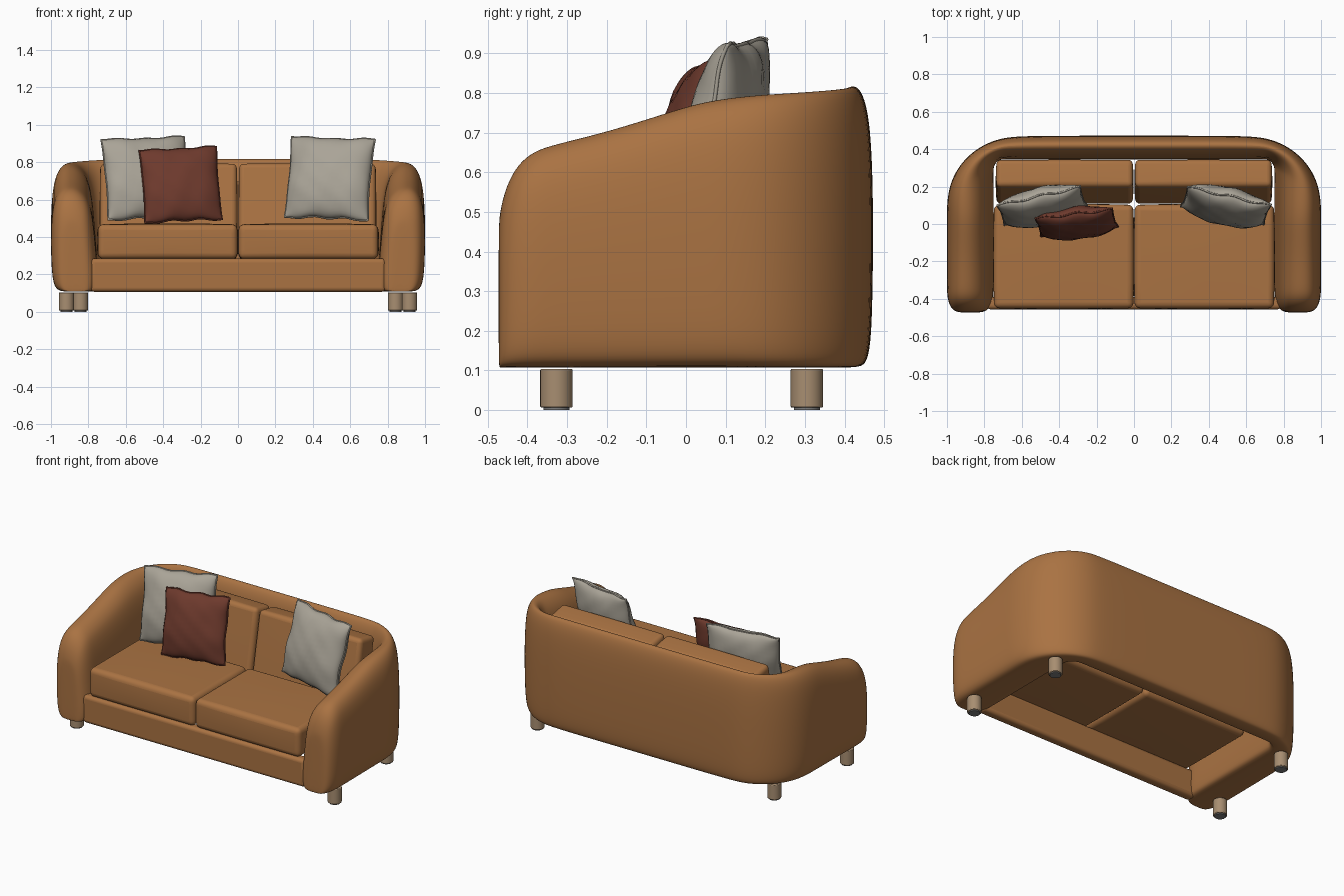
import bpy, bmesh, math
from mathutils import Matrix, Vector

cube = bpy.data.objects.get("Cube")
if cube:
    bpy.data.objects.remove(cube, do_unlink=True)


def material(name, rgb):
    m = bpy.data.materials.new(name)
    m.use_nodes = True
    m.diffuse_color = (*rgb, 1)
    m.node_tree.nodes["Principled BSDF"].inputs["Base Color"].default_value = (*rgb, 1)
    return m


LEATHER = material("tan leather", (0.40, 0.17, 0.055))
LINEN = material("grey linen", (0.40, 0.37, 0.31))
RUST = material("rust fabric", (0.155, 0.042, 0.026))
WOOD = material("pale wood", (0.39, 0.27, 0.165))
PAD = material("grey pad", (0.2, 0.2, 0.2))


def finish(name, bm, mat, angle=40):
    bmesh.ops.recalc_face_normals(bm, faces=bm.faces)
    mesh = bpy.data.meshes.new(name)
    bm.to_mesh(mesh)
    bm.free()
    mesh.materials.append(mat)
    obj = bpy.data.objects.new(name, mesh)
    bpy.context.collection.objects.link(obj)
    bpy.ops.object.select_all(action="DESELECT")
    obj.select_set(True)
    bpy.context.view_layer.objects.active = obj
    bpy.ops.object.shade_smooth_by_angle(angle=math.radians(angle))
    return obj


# Wraparound shell: a rounded wall section swept between an outer and inner path
FLOOR = 0.107
SECTION = [(.3, 0), (.15, .012), (.065, .06), (.02, .17), (0, .38), (0, .6), (.03, .78),
           (.1, .91), (.24, .985), (.4, 1), (.56, .985), (.72, .93), (.82, .85), (.9, .7),
           (.96, .4), (1, .2), (.99, .03), (.92, 0)]
# Arm stations: depth, height, width factor
ARM = [(-.473, .46, .36), (-.47, .50, .6), (-.455, .565, .78), (-.425, .622, .92),
       (-.385, .655, .99), (-.335, .672, 1), (-.2, .704, 1), (-.05, .752, 1),
       (.05, .784, 1)]


def shell():
    half = [(Vector((1, y)), Vector((.75, y)), h, k) for y, h, k in ARM]
    for i in range(7):
        a = math.radians(15 * i)
        c, s = math.cos(a), math.sin(a)
        half.append((Vector((.62 + .38 * c, .11 + .36 * s)),
                     Vector((.70 + .05 * c, .29 + .055 * s)),
                     .798 + .022 * (i / 6), 1))
    half += [(Vector((x, .472)), Vector((x, .345)), .82, 1) for x in (.4, .2)]
    flip = [(Vector((-o.x, o.y)), Vector((-n.x, n.y)), h, k) for o, n, h, k in half]
    middle = [(Vector((0, .472)), Vector((0, .345)), .82, 1)]
    bm = bmesh.new()
    rings = []
    for outer, inner, h, k in half + middle + flip[::-1]:
        ring = []
        for s, t in SECTION:
            p = outer.lerp(inner, .5 + (s - .5) * k)
            ring.append(bm.verts.new((p.x, p.y, FLOOR + t * (h - FLOOR))))
        rings.append(ring)
    n = len(SECTION)
    for a, b in zip(rings, rings[1:]):
        for j in range(n):
            bm.faces.new((a[j], a[(j + 1) % n], b[(j + 1) % n], b[j]))
    bm.faces.new(rings[0])
    bm.faces.new(rings[-1])
    obj = finish("wraparound_shell", bm, LEATHER, 60)
    sub = obj.modifiers.new("smooth", "SUBSURF")
    sub.levels = sub.render_levels = 2


shell()


# Padded block: a gridded box with crowned faces and rounded edges
def block(name, size, loc, radius, cuts=0, crown=0.0, tilt=0.0):
    bm = bmesh.new()
    bmesh.ops.create_cube(bm, size=2)
    if cuts:
        bmesh.ops.subdivide_edges(bm, edges=bm.edges[:], cuts=cuts, use_grid_fill=True)
    half = [d / 2 for d in size]
    for v in bm.verts:
        q = v.co.copy()
        for i in range(3):
            a, b = q[(i + 1) % 3], q[(i + 2) % 3]
            v.co[i] = q[i] * (half[i] + crown * (1 - a * a) * (1 - b * b))
    bmesh.ops.transform(bm, verts=bm.verts, matrix=Matrix.Translation(loc)
                        @ Matrix.Rotation(-tilt, 4, "X"))
    obj = finish(name, bm, LEATHER, 50)
    bev = obj.modifiers.new("rounded edges", "BEVEL")
    bev.width, bev.segments = radius, 5
    bev.limit_method, bev.angle_limit = "ANGLE", math.radians(50)
    bev.use_clamp_overlap = False


block("front_rail", (1.58, .065, .178), (0, -.4235, .196), .022)
for side, sx in (("left", 1), ("right", -1)):
    block(side + "_seat_cushion", (.745, .553, .185), (sx * .376, -.174, .375), .03, 3, .006)
    block(side + "_back_cushion", (.73, .15, .505), (sx * .371, .226, .534), .026, 3, .004,
          math.radians(11))


# Throw pillows with a wavy seam and pinched corners
def pillow(name, width, height, depth, loc, yaw, tilt, roll, mat):
    place = (Matrix.Translation(loc) @ Matrix.Rotation(math.radians(yaw), 4, "Z")
             @ Matrix.Rotation(-math.radians(tilt), 4, "X")
             @ Matrix.Rotation(math.radians(roll), 4, "Y"))

    def surface(u, v, face):
        puff = max(0, (1 - u * u) * (1 - v * v)) ** .45
        fold = .004 * math.sin(9 * u + 4 * v) * math.sin(7 * v) * puff
        wave = .006 * (math.sin(7 * u + 1) * v * v + math.sin(6 * v) * u * u)
        ripple = .004 * math.sin(9 * u + 1) * v
        x = u * width / 2 * (1 - .035 * (1 - v * v))
        z = v * height / 2 * (1 - .035 * (1 - u * u)) + ripple
        return place @ Vector((x, face * (depth / 2 * puff + fold) + wave, z))

    bm = bmesh.new()
    for face in (-1, 1):
        grid = bmesh.ops.create_grid(bm, x_segments=24, y_segments=24, size=1)["verts"]
        for v in grid:
            u, w = (math.sin(c * math.pi / 2) for c in v.co.xy)
            v.co = surface(u, w, face)
    bmesh.ops.remove_doubles(bm, verts=bm.verts, dist=.0002)
    finish(name, bm, mat, 70)

    # Piping around the seam
    curve = bpy.data.curves.new(name + "_piping", "CURVE")
    curve.dimensions = "3D"
    curve.bevel_depth, curve.bevel_resolution = .005, 2
    steps = [math.sin((i / 12 - 1) * math.pi / 2) for i in range(24)]
    loop = ([(t, -1) for t in steps] + [(1, t) for t in steps]
            + [(-t, 1) for t in steps] + [(-1, -t) for t in steps])
    spline = curve.splines.new("POLY")
    spline.points.add(len(loop) - 1)
    for p, (u, v) in zip(spline.points, loop):
        p.co = (*surface(u, v, 1), 1)
    spline.use_cyclic_u = True
    curve.materials.append(mat)
    bpy.context.collection.objects.link(bpy.data.objects.new(name + "_piping", curve))


pillow("left_grey_pillow", .455, .45, .175, (.49, .095, .714), -12, 15, 2, LINEN)
pillow("right_grey_pillow", .455, .45, .175, (-.49, .095, .714), 12, 15, -2, LINEN)
pillow("rust_pillow", .415, .405, .145, (-.306, .005, .68), 6, 15, -3, RUST)


# Legs with small foot pads
def cylinder(name, radius, low, high, x, y, mat):
    bm = bmesh.new()
    bmesh.ops.create_cone(bm, cap_ends=True, segments=32, radius1=radius, radius2=radius,
                          depth=high - low,
                          matrix=Matrix.Translation((x, y, (low + high) / 2)))
    return finish(name, bm, mat)


for side, sx in (("left", 1), ("right", -1)):
    for end, x, y in (("front", .917, -.327), ("back", .842, .305)):
        leg = cylinder(f"{side}_{end}_leg", .041, .006, .104, sx * x, y, WOOD)
        bev = leg.modifiers.new("soft rim", "BEVEL")
        bev.width, bev.segments, bev.limit_method = .004, 2, "ANGLE"
        cylinder(f"{side}_{end}_foot_pad", .033, 0, .008, sx * x, y, PAD)
